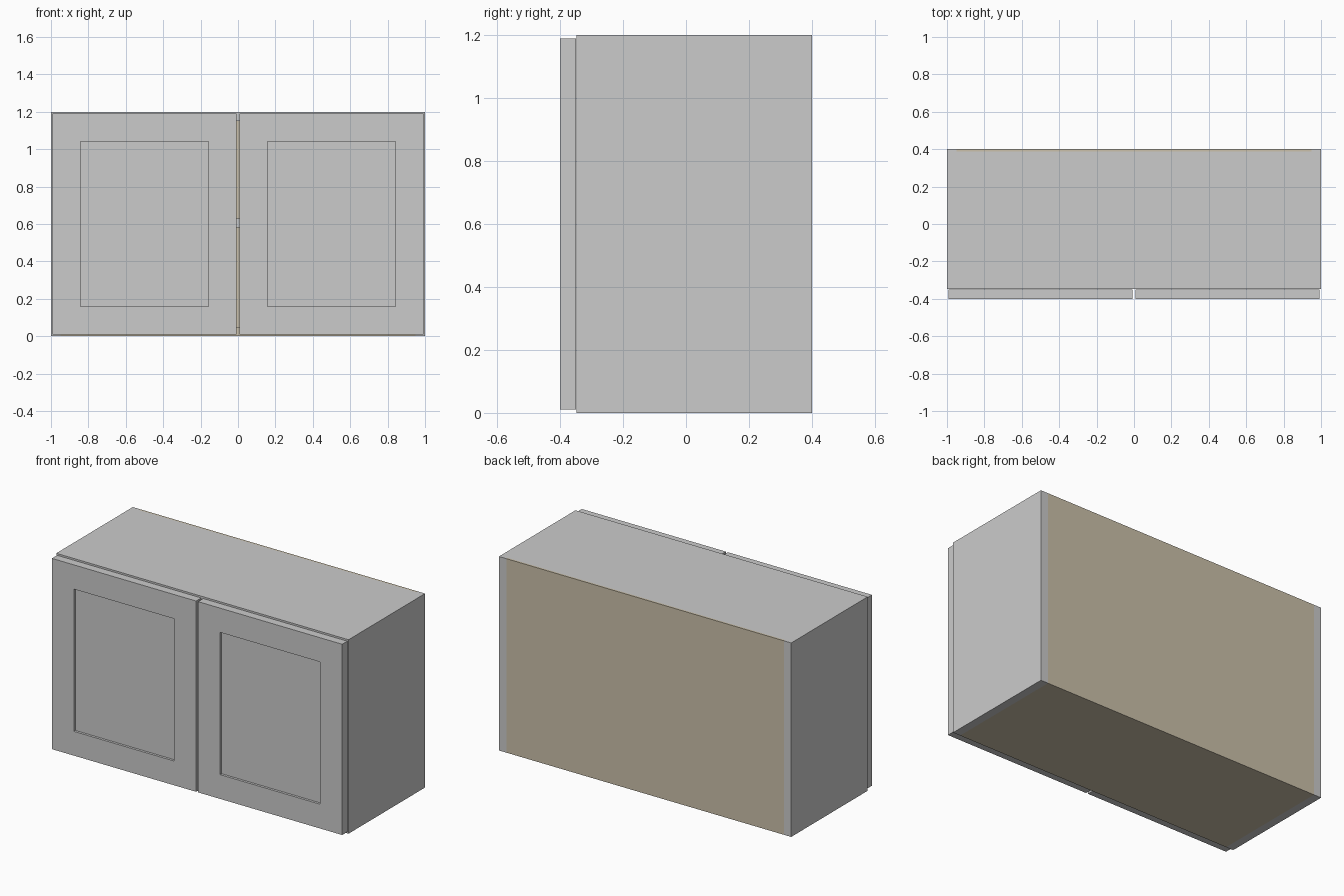
import bpy, bmesh
from mathutils import Vector

if "Cube" in bpy.data.objects:
    bpy.data.objects.remove(bpy.data.objects["Cube"])

wood = bpy.data.materials.new("raw_board")
wood.diffuse_color = (0.60, 0.53, 0.40, 1)
wood.use_nodes = True
wood.node_tree.nodes["Principled BSDF"].inputs["Base Color"].default_value = wood.diffuse_color


def finish(name, bm, mat=None):
    mesh = bpy.data.meshes.new(name)
    bm.to_mesh(mesh)
    bm.free()
    obj = bpy.data.objects.new(name, mesh)
    bpy.context.collection.objects.link(obj)
    if mat:
        mesh.materials.append(mat)
    return obj


def box_mesh(lo, hi):
    lo, hi = Vector(lo), Vector(hi)
    bm = bmesh.new()
    bmesh.ops.create_cube(bm, size=1)
    bmesh.ops.scale(bm, vec=hi - lo, verts=bm.verts)
    bmesh.ops.translate(bm, vec=(lo + hi) / 2, verts=bm.verts)
    return bm


def board(name, lo, hi, mat=None):
    return finish(name, box_mesh(lo, hi), mat)


def door(name, x0, x1, frame=0.15, recess=0.015):
    bm = box_mesh((x0, -0.40, 0.01), (x1, -0.35, 1.19))
    bm.normal_update()
    front = next(f for f in bm.faces if f.normal.y < -0.9)
    # framed front: straight-walled recessed centre panel
    bmesh.ops.inset_region(bm, faces=[front], thickness=frame, use_even_offset=True)
    ext = bmesh.ops.extrude_discrete_faces(bm, faces=[front])["faces"][0]
    bmesh.ops.translate(bm, vec=(0, recess, 0), verts=ext.verts)
    bmesh.ops.recalc_face_normals(bm, faces=bm.faces)
    return finish(name, bm)


T, W, H = 0.05, 0.95, 1.2
FRONT, BACK = -0.348, 0.40
BACK_IN = BACK - 0.012

# carcass sides
board("left_side", (-W - T, FRONT, 0), (-W, BACK, H))
board("right_side", (W, FRONT, 0), (W + T, BACK, H))

# top, shelf and bottom boards
board("top_board", (-W, FRONT, H - T), (W, BACK_IN, H))
board("shelf", (-W, FRONT + 0.01, 0.58), (W, BACK_IN, 0.63))
board("bottom_board", (-W, FRONT, 0), (W, BACK_IN, T), wood)

# thin back panel
board("back_panel", (-W, BACK_IN, 0), (W, BACK, H), wood)

# pair of doors
door("left_door", -0.993, -0.007)
door("right_door", 0.007, 0.993)
